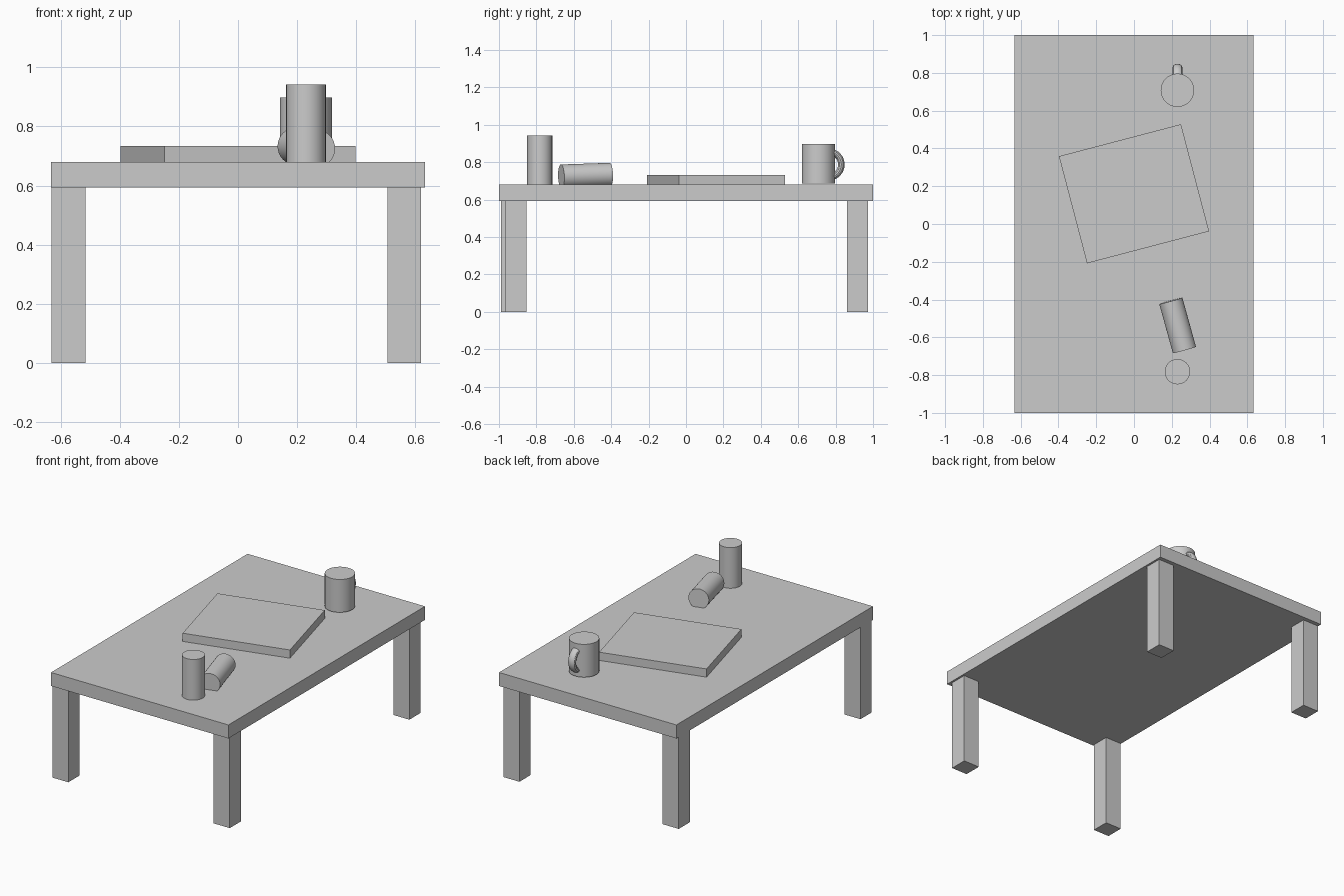
import bpy, bmesh
from math import radians
from mathutils import Vector, Matrix

if "Cube" in bpy.data.objects:
    bpy.data.objects.remove(bpy.data.objects["Cube"])


def box(name, lo, hi):
    lo, hi = Vector(lo), Vector(hi)
    bpy.ops.mesh.primitive_cube_add(size=1, location=(lo + hi) / 2)
    ob = bpy.context.object
    ob.name = name
    ob.scale = hi - lo
    bpy.ops.object.transform_apply(location=False, rotation=False, scale=True)
    return ob


def cylinder(name, centre, radius, length, axis=(0, 0, 1)):
    bpy.ops.mesh.primitive_cylinder_add(vertices=32, radius=radius, depth=length, location=centre)
    ob = bpy.context.object
    ob.name = name
    ob.rotation_euler = Vector(axis).to_track_quat('Z', 'Y').to_euler()
    bpy.ops.object.shade_smooth_by_angle()
    return ob


# Table top
TOP = 0.68
box("table_top", (-0.632, -1, 0.593), (0.632, 1, TOP))

# Legs, slightly unevenly placed under the corners
LEG = 0.114
for name, x, y in (("front_left_leg", -0.63, -0.99), ("front_right_leg", 0.505, -0.968),
                   ("back_left_leg", -0.63, 0.86), ("back_right_leg", 0.505, 0.86)):
    box(name, (x, y, 0), (x + LEG, y + LEG, 0.593))

# Flat book lying askew on the table
book = box("book", (-0.334, -0.293, -0.0265), (0.334, 0.293, 0.0265))
book.location = (0.0, 0.16, TOP + 0.0265)
book.rotation_euler.z = radians(14.7)

# Standing can and the fallen can sunk a little into the table
cylinder("standing_can", (0.23, -0.782, 0.811), 0.067, 0.262)
cylinder("fallen_can", (0.231, -0.537, 0.729), 0.0635, 0.27, (-0.267, 0.964, 0.033))

# Mug body
cylinder("mug", (0.23, 0.708, 0.792), 0.0885, 0.212)

# Mug handle: oval section spun through an open arc
bm = bmesh.new()
section = bmesh.ops.create_circle(bm, cap_ends=False, segments=12, radius=1)["verts"]
bmesh.ops.transform(bm, verts=section, matrix=Matrix.Diagonal((0.0255, 0.0175, 1, 1)))
bmesh.ops.translate(bm, verts=section, vec=(0, 0.0685, 0))
bmesh.ops.rotate(bm, verts=section, cent=(0, 0, 0), matrix=Matrix.Rotation(radians(-105), 3, 'X'))
bmesh.ops.spin(bm, geom=bm.verts[:] + bm.edges[:], cent=(0, 0, 0), axis=(1, 0, 0),
               angle=radians(210), steps=20)
bmesh.ops.holes_fill(bm, edges=[e for e in bm.edges if e.is_boundary], sides=0)
bmesh.ops.recalc_face_normals(bm, faces=bm.faces[:])
mesh = bpy.data.meshes.new("mug_handle")
bm.to_mesh(mesh)
bm.free()
handle = bpy.data.objects.new("mug_handle", mesh)
handle.location = (0.23, 0.762, 0.788)
bpy.context.collection.objects.link(handle)
bpy.ops.object.select_all(action='DESELECT')
handle.select_set(True)
bpy.context.view_layer.objects.active = handle
bpy.ops.object.shade_smooth_by_angle()
